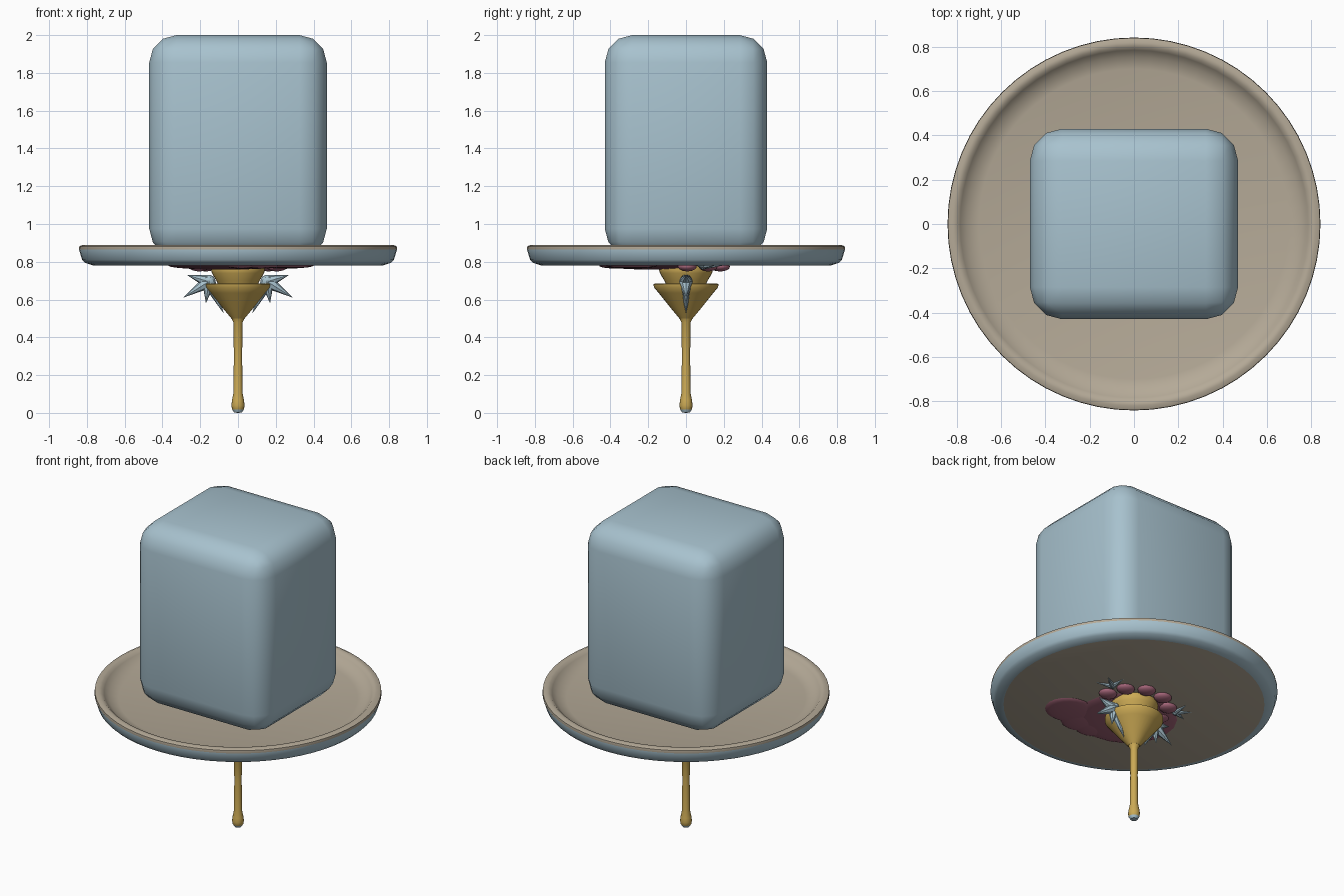
import bpy, bmesh, math
from mathutils import Vector

cube = bpy.data.objects.get("Cube")
if cube:
    bpy.data.objects.remove(cube, do_unlink=True)


def material(name, rgb):
    m = bpy.data.materials.new(name)
    m.use_nodes = True
    m.diffuse_color = (*rgb, 1)
    m.node_tree.nodes["Principled BSDF"].inputs["Base Color"].default_value = (*rgb, 1)
    return m


BLUE = material("pale blue grey", (0.39, 0.54, 0.62))
TAN = material("warm tan", (0.46, 0.40, 0.31))
GOLD = material("gold", (0.60, 0.40, 0.09))
PINK = material("dusty pink", (0.37, 0.13, 0.19))


def finish(name, bm, mats, angle=40):
    bmesh.ops.recalc_face_normals(bm, faces=bm.faces)
    mesh = bpy.data.meshes.new(name)
    bm.to_mesh(mesh)
    bm.free()
    ob = bpy.data.objects.new(name, mesh)
    bpy.context.collection.objects.link(ob)
    for m in mats:
        mesh.materials.append(m)
    bpy.ops.object.select_all(action='DESELECT')
    ob.select_set(True)
    bpy.context.view_layer.objects.active = ob
    bpy.ops.object.shade_smooth_by_angle(angle=math.radians(angle))
    return ob


def lathe(name, profile, mats, sides=32, rule=None):
    """Spin a (radius, height) profile around z; rule picks the material per face."""
    bm = bmesh.new()
    verts = [bm.verts.new((r, 0, z)) for r, z in profile]
    edges = [bm.edges.new(pair) for pair in zip(verts, verts[1:])]
    bmesh.ops.spin(bm, geom=verts + edges, axis=(0, 0, 1), cent=(0, 0, 0),
                   angle=math.tau, steps=sides, use_duplicate=False)
    bmesh.ops.remove_doubles(bm, verts=bm.verts, dist=0.0005)
    if rule:
        for f in bm.faces:
            f.material_index = rule(f.calc_center_median())
    return finish(name, bm, mats)


def blob(name, centre, size, mat):
    bm = bmesh.new()
    bmesh.ops.create_uvsphere(bm, u_segments=20, v_segments=10, radius=1)
    bmesh.ops.scale(bm, vec=size, verts=bm.verts)
    bmesh.ops.translate(bm, vec=centre, verts=bm.verts)
    return finish(name, bm, [mat], 60)


def spike(name, base, tip, radius, mat):
    """Pointed leaf: a short rounded butt and a long tapering tip."""
    base, tip = Vector(base), Vector(tip)
    axis = tip - base
    bm = bmesh.new()
    bmesh.ops.create_uvsphere(bm, u_segments=8, v_segments=6, radius=radius)
    for v in bm.verts:
        if v.co.z > 0.001:
            t = v.co.z / radius
            v.co.x *= (1 - t) / max(math.sqrt(1 - min(t * t, 0.999)), 0.05)
            v.co.y *= (1 - t) / max(math.sqrt(1 - min(t * t, 0.999)), 0.05)
            v.co.z = t * axis.length
    turn = axis.to_track_quat('Z', 'Y').to_matrix()
    bmesh.ops.rotate(bm, matrix=turn, verts=bm.verts)
    bmesh.ops.translate(bm, vec=base, verts=bm.verts)
    return finish(name, bm, [mat], 40)


# Rounded block standing on the dish
bm = bmesh.new()
bmesh.ops.create_cube(bm, size=1)
bmesh.ops.scale(bm, vec=(0.94, 0.86, 1.17), verts=bm.verts)
bmesh.ops.translate(bm, vec=(0, 0, 1.415), verts=bm.verts)
bmesh.ops.bevel(bm, geom=bm.edges[:], offset=0.145, segments=3, profile=0.5, affect='EDGES')
finish("block", bm, [BLUE], 50)

# Dish with a raised rim, blue grey on its outer wall
lathe("dish", [(0, 0.83), (0.70, 0.83), (0.755, 0.842), (0.785, 0.872), (0.80, 0.887),
               (0.82, 0.89), (0.84, 0.882), (0.842, 0.865), (0.825, 0.81),
               (0.81, 0.795), (0.765, 0.78), (0, 0.78)], [TAN, BLUE], 64,
      lambda c: int(math.hypot(c.x, c.y) > 0.77 and 0.781 < c.z < 0.865))

# Gold handle, funnel and cup
lathe("handle", [(0, 0), (0.02, 0.002), (0.031, 0.018), (0.035, 0.04), (0.032, 0.065),
                 (0.024, 0.105), (0.022, 0.3), (0.024, 0.48), (0.035, 0.502), (0, 0.51)],
      [GOLD, BLUE], 16, lambda c: int(c.z < 0.012))
lathe("funnel", [(0, 0.497), (0.035, 0.5), (0.085, 0.56), (0.145, 0.635), (0.17, 0.665),
                 (0.172, 0.683), (0.155, 0.685), (0, 0.675)], [GOLD])
lathe("cup", [(0, 0.67), (0.10, 0.67), (0.115, 0.70), (0.138, 0.74), (0.142, 0.755),
              (0.14, 0.785), (0, 0.785)], [GOLD])

# Spiky bursts on both sides of the funnel
for label, s in (("left", 1), ("right", -1)):
    tips = [(0.29, 0.61), (0.27, 0.73), (0.17, 0.58), (0.075, 0.525)]
    for i, (x, z) in enumerate(tips):
        spike(f"{label}_spike_{i + 1}", (s * 0.155, 0, 0.695), (s * x, 0, z), 0.036, BLUE)
    # Small flat shards against the underside of the dish
    for i in range(3):
        a = math.radians(-20 + 55 * i)
        start = Vector((s * 0.24, 0.09, 0.779))
        reach = Vector((s * math.cos(a), math.sin(a), 0)) * 0.10
        spike(f"{label}_shard_{i + 1}", start, start + reach, 0.02, BLUE)

# Pink flattened patch with lobes under the dish
blob("pink_patch", (-0.07, -0.15, 0.78), (0.30, 0.29, 0.022), PINK)
lobes = [(0.25, -0.29, 0.15), (0.12, -0.36, 0.11), (0.02, -0.37, 0.10)]
for i, (x, y, r) in enumerate(lobes):
    blob(f"pink_lobe_{i + 1}", (x, y, 0.78), (r, r * 0.9, 0.016), PINK)

# Row of pink beads around the back of the cup
for i in range(6):
    a = math.radians(2 + 36 * i)
    blob(f"pink_bead_{i + 1}", (0.205 * math.cos(a), 0.19 * math.sin(a), 0.775),
         (0.055, 0.05, 0.026), PINK)
